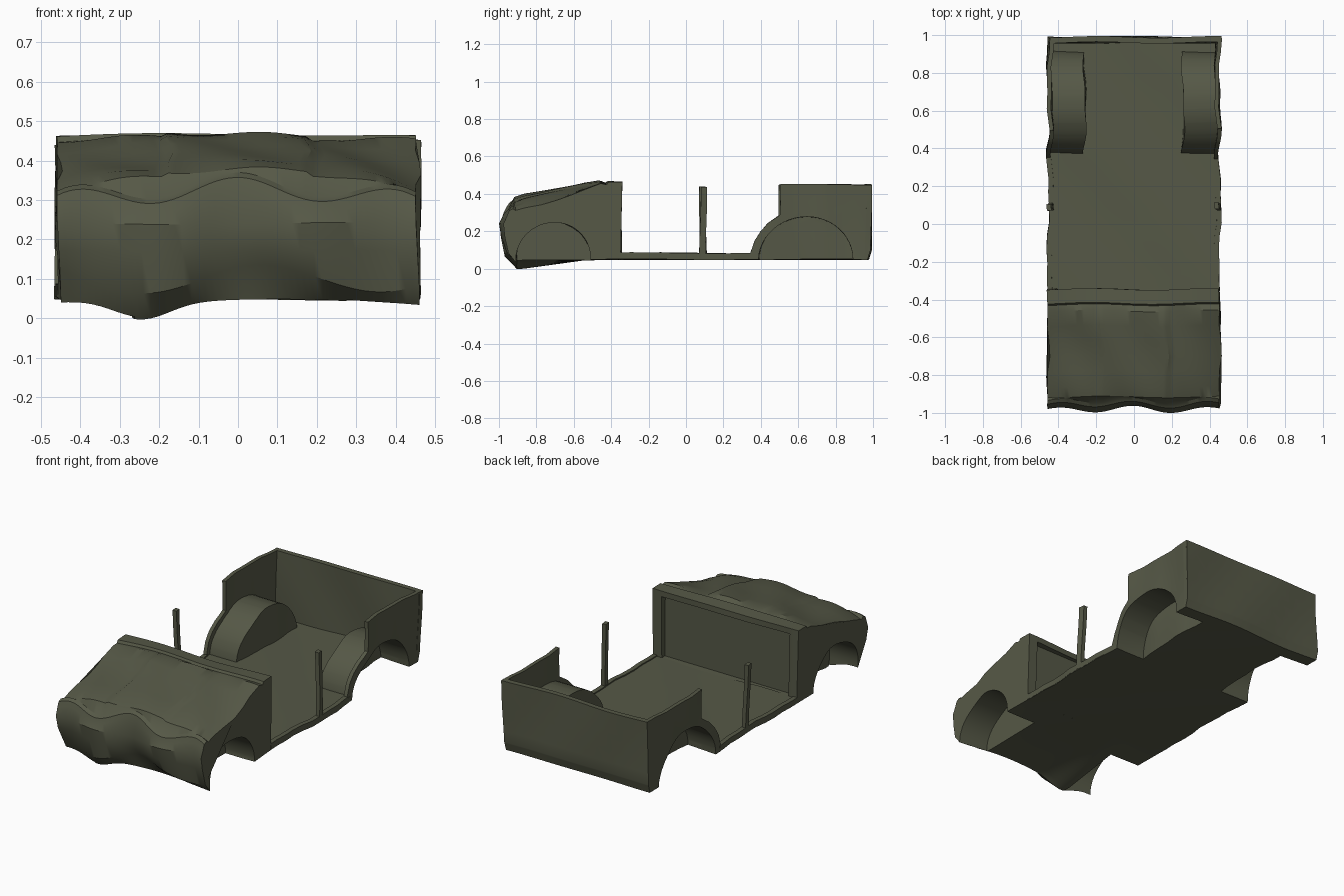
import bpy, bmesh, math
from math import sin, cos, pi, radians
from mathutils import Vector

cube = bpy.data.objects.get("Cube")
if cube:
    bpy.data.objects.remove(cube, do_unlink=True)

paint = bpy.data.materials.new("olive_drab_paint")
paint.use_nodes = True
OLIVE = (0.092, 0.098, 0.062, 1)
paint.diffuse_color = OLIVE
bsdf = next(n for n in paint.node_tree.nodes if n.type == 'BSDF_PRINCIPLED')
bsdf.inputs["Base Color"].default_value = OLIVE
bsdf.inputs["Roughness"].default_value = 0.9


def loft(name, rings):
    """Closed solid through equal-length rings of points."""
    bm = bmesh.new()
    rows = [[bm.verts.new(p) for p in ring] for ring in rings]
    n = len(rows[0])
    for a, b in zip(rows, rows[1:]):
        for i in range(n):
            j = (i + 1) % n
            bm.faces.new((a[i], a[j], b[j], b[i]))
    bm.faces.new(rows[0])
    bm.faces.new(rows[-1])
    bmesh.ops.recalc_face_normals(bm, faces=bm.faces)
    mesh = bpy.data.meshes.new(name)
    bm.to_mesh(mesh)
    bm.free()
    mesh.materials.append(paint)
    ob = bpy.data.objects.new(name, mesh)
    bpy.context.collection.objects.link(ob)
    return ob


def prism(name, outline, x0, x1):
    """Side outline in (y, z) extruded across x."""
    return loft(name, [[(x, y, z) for y, z in outline] for x in (x0, x1)])


def box(name, x0, x1, y0, y1, z0, z1):
    return prism(name, [(y0, z0), (y1, z0), (y1, z1), (y0, z1)], x0, x1)


def arch(cy, half, height, base, foot):
    """Half ellipse standing on base, with straight legs down to foot."""
    top = [(cy + half * cos(pi * i / 24), base + height * sin(pi * i / 24)) for i in range(25)]
    return [(cy + half, foot)] + top + [(cy - half, foot)]


def cut(ob, cutters):
    for c in cutters:
        mod = ob.modifiers.new("cut", 'BOOLEAN')
        mod.operation = 'DIFFERENCE'
        mod.solver = 'EXACT'
        mod.object = c
    bpy.context.view_layer.update()
    deps = bpy.context.evaluated_depsgraph_get()
    mesh = bpy.data.meshes.new_from_object(ob.evaluated_get(deps))
    ob.modifiers.clear()
    ob.data = mesh


def batter(ob, dice=True):
    """Slice the panels finely, then bend them like beaten sheet metal."""
    bm = bmesh.new()
    bm.from_mesh(ob.data)
    if dice:
        for axis, step, count in ((0, 0.075, 6), (1, 0.075, 13), (2, 0.075, 6)):
            for k in range(-count, count + 1):
                at, normal = Vector(), Vector()
                at[axis], normal[axis] = k * step + 0.013, 1
                geom = bm.verts[:] + bm.edges[:] + bm.faces[:]
                bmesh.ops.bisect_plane(bm, geom=geom, plane_co=at, plane_no=normal, dist=1e-5)
    for v in bm.verts:
        x, y, z = v.co
        v.co.x += 0.007 * sin(11 * y + 7 * z) + 0.004 * sin(27 * y + 1)
        v.co.y += 0.005 * sin(10 * x + 8 * z)
        v.co.z += 0.003 * sin(8 * x + 7 * y)
    bm.to_mesh(ob.data)
    bm.free()
    bpy.ops.object.select_all(action='DESELECT')
    ob.select_set(True)
    bpy.context.view_layer.objects.active = ob
    bpy.ops.object.shade_smooth_by_angle(angle=radians(30))


W = 0.455          # half width of the body
WELL = 0.26        # inner face of the wheel wells
sides = ((-1, "right"), (1, "left"))

# Helper solids for the wheel openings and the firewall recess
front_cut, rear_cut = [], []
for s, side in sides:
    front_cut.append(prism("front_arch_cutter_" + side, arch(-0.705, 0.2, 0.2, 0.05, -0.1),
                           s * (WELL + 0.01), s * 0.6))
    rear_cut.append(prism("rear_arch_cutter_" + side, arch(0.645, 0.252, 0.225, 0.05, -0.1),
                          s * (WELL + 0.015), s * 0.6))
recess = box("firewall_cutter", -0.4, 0.4, -0.38, -0.2, 0.075, 0.43)


# Crumpled nose: bonnet, wings and grille panel in one skin
def lower_edge(x):
    dent = 0.042 * math.exp(-((x + 0.25) / 0.1) ** 2)
    return 0.047 - dent - 0.018 * (abs(x) / W) ** 2


def nose_ring(x):
    c = 1 - (abs(x) / W) ** 3
    lip = 0.31 + 0.03 * cos(2 * pi * x / 0.42) - 0.045 * (1 - c)
    w = 0.015 * cos(2 * pi * x / 0.38)
    crease = 0.1 + 0.035 * cos(2 * pi * (x - 0.05) / 0.6)
    low = lower_edge(x)
    bonnet = 0.01 if abs(x) < 0.18 else 0

    def skin(y, edge, crown):
        return (y, edge + crown * c + bonnet + 0.006 * sin(19 * x + 13 * y))

    pts = [(-0.345, 0.05), (-0.345, 0.462), (-0.42, 0.462 + 0.005 * c), (-0.428, 0.447 + 0.008 * c),
           skin(-0.46, 0.452, 0.006), skin(-0.54, 0.42, 0.025), skin(-0.62, 0.392, 0.035),
           skin(-0.7, 0.37, 0.042), skin(-0.78, 0.35, 0.048), skin(-0.86, 0.332, 0.053),
           skin(-0.915, 0.312, 0.055), (-0.935 + w, lip + 0.03), (-0.955 + w, lip + 0.018),
           (-0.965 + w, lip - 0.01), (-0.982 + w, 0.24), (-0.972 + w, 0.17),
           (-0.95 + w, crease), (-0.9, low), (-0.86, low + 0.004), (-0.5, 0.048)]
    return [(x, y, z) for y, z in pts]


COLS = 52
nose = loft("nose", [nose_ring(-W + 2 * W * i / COLS) for i in range(COLS + 1)])
cut(nose, front_cut + [recess])
batter(nose, dice=False)

# Floor pan
floor = box("floor_pan", -W, W, -0.35, 0.97, 0.05, 0.078)
cut(floor, rear_cut)
batter(floor)

# Tailgate
batter(prism("tailgate", [(0.96, 0.05), (0.975, 0.05), (0.99, 0.1), (0.99, 0.45), (0.96, 0.45)], -W, W))

# Rear quarter panels, wheel wells, windscreen-side posts and sills
quarter = [(0.345, 0.055), (0.35, 0.09), (0.37, 0.15), (0.4, 0.2), (0.44, 0.245), (0.5, 0.285),
           (0.5, 0.45), (0.985, 0.45), (0.985, 0.1), (0.965, 0.05)]
for s, side in sides:
    panel = prism("rear_quarter_" + side, quarter, s * (W - 0.022), s * W)
    cut(panel, rear_cut)
    batter(panel)
    well = prism("wheel_well_" + side, arch(0.645, 0.27, 0.243, 0.05, 0.05)[1:-1], s * WELL, s * (W - 0.01))
    cut(well, rear_cut)
    batter(well)
    batter(box("door_post_" + side, s * 0.432, s * 0.456, 0.075, 0.108, 0.055, 0.44))
    batter(box("sill_" + side, s * 0.43, s * (W + 0.001), -0.35, 0.36, 0.052, 0.085))

for helper in front_cut + rear_cut + [recess]:
    bpy.data.objects.remove(helper, do_unlink=True)
